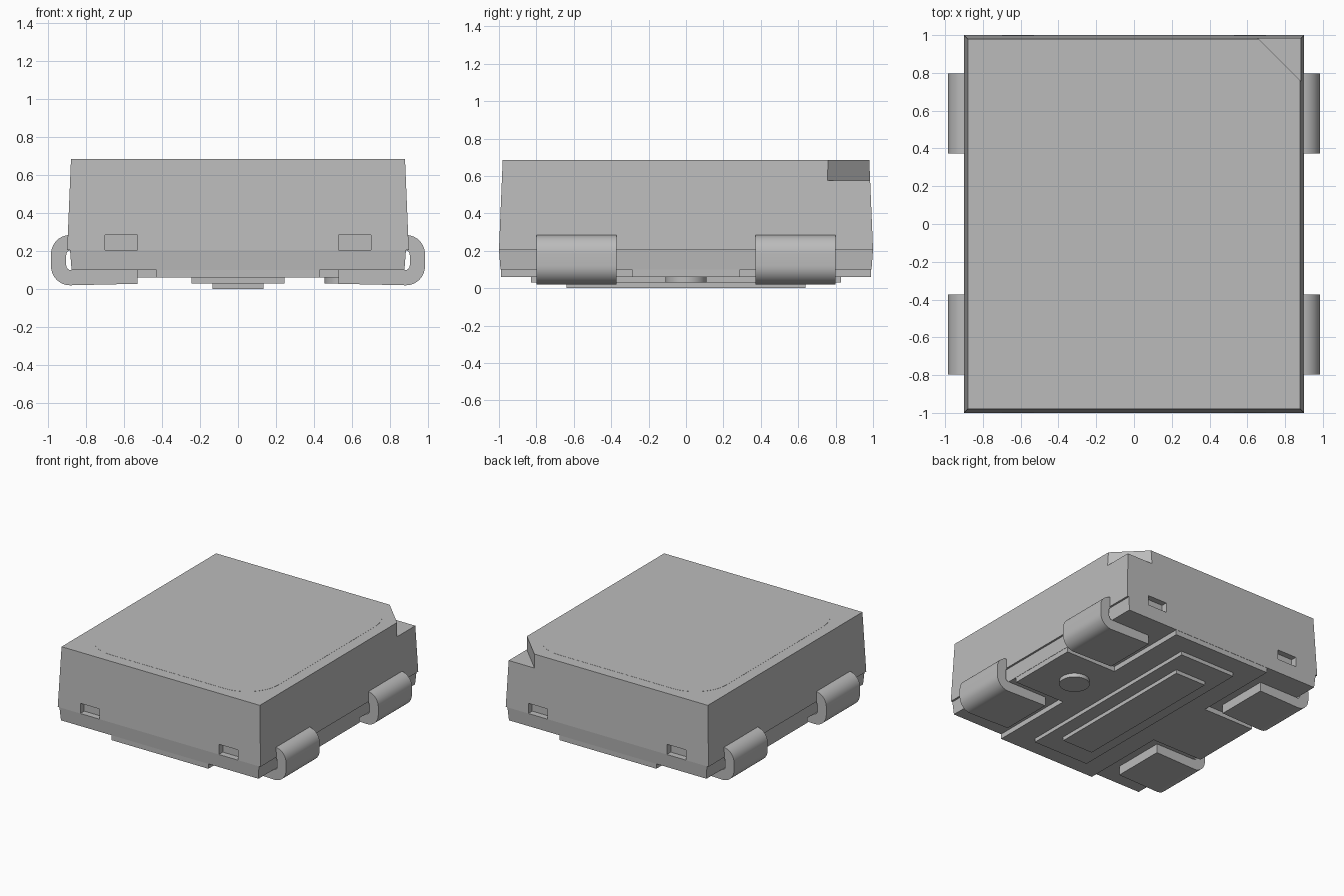
import bpy, bmesh, math

if "Cube" in bpy.data.objects:
    bpy.data.objects.remove(bpy.data.objects["Cube"], do_unlink=True)

grey = bpy.data.materials.new("plain grey")
grey.use_nodes = True
grey.diffuse_color = (0.5, 0.5, 0.5, 1)
grey.node_tree.nodes["Principled BSDF"].inputs["Base Color"].default_value = (0.5, 0.5, 0.5, 1)


def loft(name, ring_a, ring_b, smooth=False):
    """Solid between two matching closed rings of 3D points."""
    bm = bmesh.new()
    a = [bm.verts.new(p) for p in ring_a]
    b = [bm.verts.new(p) for p in ring_b]
    bm.faces.new(a)
    bm.faces.new(b)
    for i in range(len(a)):
        j = (i + 1) % len(a)
        bm.faces.new((a[i], a[j], b[j], b[i]))
    bmesh.ops.recalc_face_normals(bm, faces=bm.faces)
    mesh = bpy.data.meshes.new(name)
    bm.to_mesh(mesh)
    bm.free()
    mesh.materials.append(grey)
    ob = bpy.data.objects.new(name, mesh)
    bpy.context.collection.objects.link(ob)
    if smooth:
        bpy.ops.object.select_all(action='DESELECT')
        ob.select_set(True)
        bpy.context.view_layer.objects.active = ob
        bpy.ops.object.shade_smooth_by_angle(angle=math.radians(30))
    return ob


def rect(x, y, z, cx=0, cy=0):
    return [(cx + sx * x, cy + sy * y, z) for sx, sy in ((-1, -1), (1, -1), (1, 1), (-1, 1))]


def prism(name, pts, z0, z1, smooth=False):
    return loft(name, [(x, y, z0) for x, y in pts], [(x, y, z1) for x, y in pts], smooth)


def arc(cx, cy, r, start, end, n=10):
    return [(cx + r * math.cos(math.radians(start + (end - start) * i / n)),
             cy + r * math.sin(math.radians(start + (end - start) * i / n))) for i in range(n + 1)]


def cut(ob, cutter):
    mod = ob.modifiers.new("cut", 'BOOLEAN')
    mod.operation = 'DIFFERENCE'
    mod.solver = 'EXACT'
    mod.object = cutter
    bpy.context.view_layer.objects.active = ob
    bpy.ops.object.modifier_apply(modifier=mod.name)
    bpy.data.objects.remove(cutter, do_unlink=True)


# Tapered housing, wider at its parting line
upper = loft("upper_housing", rect(0.90, 1.0, 0.205), rect(0.88, 0.98, 0.685))
loft("lower_housing", rect(0.885, 1.0, 0.205), rect(0.877, 0.992, 0.10))

# Corner marker notch
cut(upper, prism("notch_cutter", [(0.46, 1.18), (1.08, 0.56), (1.2, 1.2)], 0.575, 0.8))

# Small mould slots in the front and back
for sx in (-1, 1):
    for sy in (-1, 1):
        cut(upper, loft("slot_cutter", rect(0.085, 0.06, 0.19, sx * 0.615, sy * 1.01),
                        rect(0.085, 0.06, 0.285, sx * 0.615, sy * 1.01)))

# Flush rounded window on the top
window = []
for sx, sy, a in ((1, 1, 0), (-1, 1, 90), (-1, -1, 180), (1, -1, 270)):
    window += arc(sx * 0.51, sy * 0.61, 0.28, a, a + 90)
prism("top_window", window, 0.68, 0.686)

# Cross-shaped underside that leaves the corners free for the leads
cross = [(0.43, 0.99), (0.43, 0.29), (0.875, 0.29), (0.875, -0.29), (0.43, -0.29), (0.43, -0.99)]
cross += [(-x, -y) for x, y in cross]
prism("underside_cross", cross, 0.06, 0.11)

# Stepped plates and round boss below
loft("base_plate", rect(0.245, 0.83, 0.03), rect(0.245, 0.83, 0.07))
loft("contact_plate", rect(0.135, 0.64, 0.0), rect(0.135, 0.64, 0.04))
prism("base_boss", arc(0.565, 0, 0.11, 0, 360, 32)[:-1], 0.03, 0.07, True)

# Four leads bent round from the housing sides to the underside
profile = [(0.53, 0.028), (0.80, 0.022)]
profile += arc(0.885, 0.12, 0.1, -90, 0) + arc(0.885, 0.185, 0.1, 0, 90)
profile += [(0.80, 0.285), (0.80, 0.205)]
profile += arc(0.88, 0.18, 0.025, 90, 0, 4) + arc(0.88, 0.125, 0.025, 0, -90, 4) + [(0.53, 0.10)]
for sx, side in ((1, "left"), (-1, "right")):
    for cy, end in ((-0.585, "front"), (0.585, "back")):
        loft(f"{end}_{side}_lead", [(sx * x, cy - 0.213, z) for x, z in profile],
             [(sx * x, cy + 0.213, z) for x, z in profile], True)
